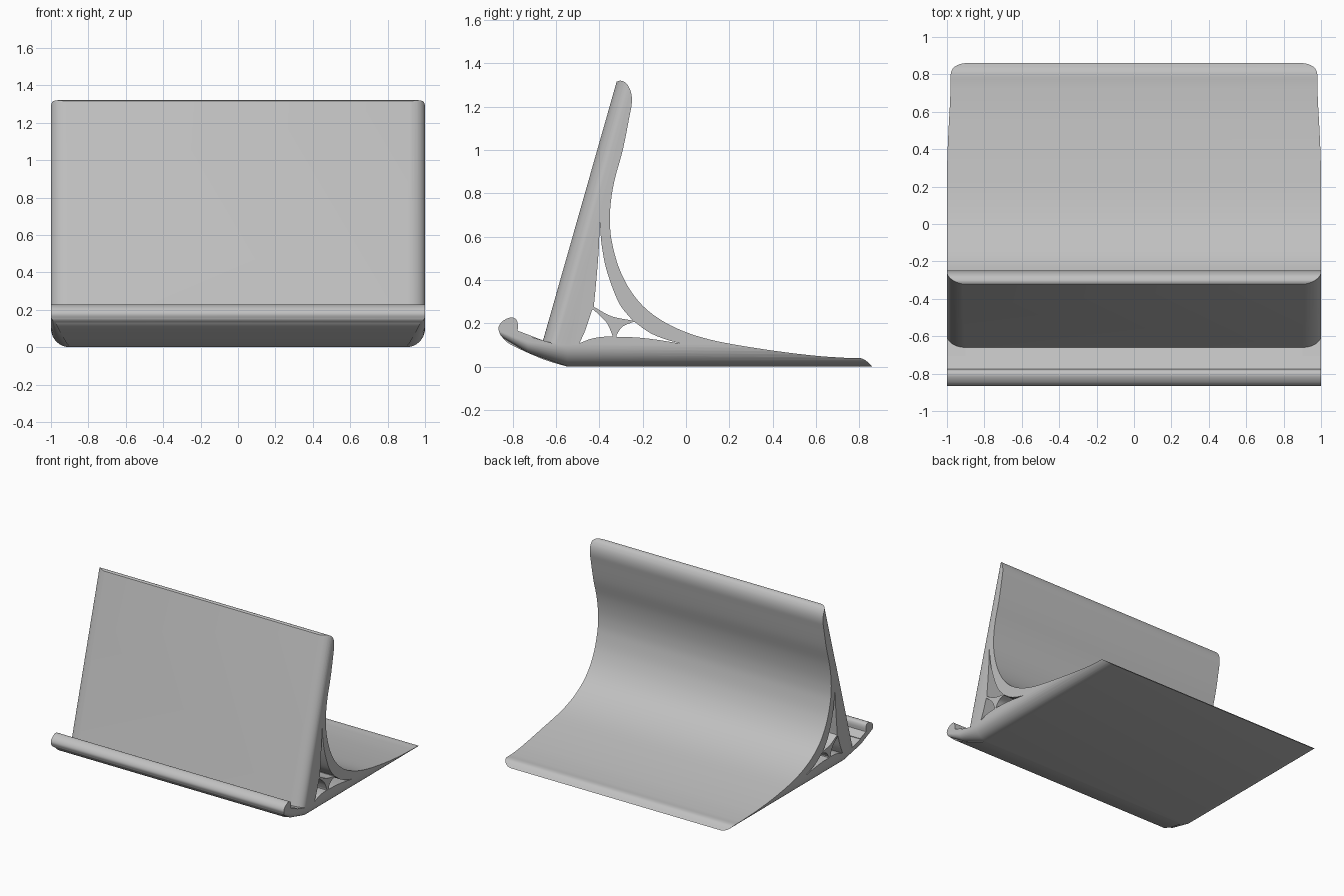
import bpy, bmesh, math
from mathutils import Vector

if "Cube" in bpy.data.objects:
    bpy.data.objects.remove(bpy.data.objects["Cube"])

grey = bpy.data.materials.new("light grey")
grey.use_nodes = True
colour = (0.53, 0.53, 0.53, 1)
grey.diffuse_color = colour
grey.node_tree.nodes["Principled BSDF"].inputs["Base Color"].default_value = colour


def smooth_path(points, steps=6):
    """Catmull-Rom curve through the points, ends included."""
    p = [Vector(q) for q in points]
    p = [2 * p[0] - p[1]] + p + [2 * p[-1] - p[-2]]
    out = []
    for a, b, c, d in zip(p, p[1:], p[2:], p[3:]):
        for i in range(steps):
            t = i / steps
            out.append(0.5 * (2 * b + (c - a) * t + (2 * a - 5 * b + 4 * c - d) * t * t
                              + (3 * b - a - 3 * c + d) * t ** 3))
    return out + [p[-2]]


def loft(name, rings, helper=False):
    """Closed solid through matching rings of 3D points."""
    bm = bmesh.new()
    rows = [[bm.verts.new(v) for v in ring] for ring in rings]
    for a, b in zip(rows, rows[1:]):
        for i in range(len(a)):
            j = (i + 1) % len(a)
            bm.faces.new((a[i], a[j], b[j], b[i]))
    bm.faces.new(rows[0])
    bm.faces.new(rows[-1])
    bmesh.ops.recalc_face_normals(bm, faces=bm.faces)
    mesh = bpy.data.meshes.new(name)
    bm.to_mesh(mesh)
    bm.free()
    mesh.materials.append(grey)
    ob = bpy.data.objects.new(name, mesh)
    bpy.context.collection.objects.link(ob)
    ob.hide_render = helper
    return ob


def prism(name, outline, half, helper=False):
    return loft(name, [[(x, p[0], p[1]) for p in outline] for x in (-half, half)], helper)


def edge_cutter(name, stations, inward, side):
    """Rounds one long edge; stations are (y, z, width, depth)."""
    rings = []
    for y, z, w, d in stations:
        arc = [(w * (1 - math.sin(a)), d * (1 - math.cos(a)))
               for a in (math.pi / 2 * i / 10 for i in range(11))]
        section = [(-0.05, -0.05), (w, -0.05)] + arc + [(-0.05, d)]
        rings.append([(side * (1 - t), y + inward[0] * k, z + inward[1] * k) for t, k in section])
    return loft(name, rings, True)


# Side profile: rear sweep, underside, lip, seat and backrest
rear = smooth_path([(-.32, 1.316), (-.3, 1.32), (-.275, 1.307), (-.255, 1.27), (-.25, 1.22),
                    (-.262, 1.15), (-.292, 1.0), (-.33, .86), (-.348, .75), (-.351, .655),
                    (-.34, .565), (-.307, .45), (-.25, .342), (-.17, .254), (-.05, .18),
                    (.11, .125), (.34, .083), (.57, .053), (.73, .041), (.8, .04),
                    (.83, .028), (.86, 0)])
under = smooth_path([(-.547, 0), (-.64, .027), (-.73, .064), (-.82, .108), (-.858, .148)], 4)
lip = smooth_path([(-.858, .148), (-.866, .178), (-.85, .207), (-.815, .226),
                   (-.788, .222), (-.777, .2), (-.777, .166)], 4)
stand = prism("tablet_stand", rear + under + lip[1:] + [(-.66, .121)], 1.0)

# Three openings that leave a concave star brace between the walls
left_wall = [(-.433, .262), (-.448, .218), (-.466, .165), (-.492, .108)]
opening_paths = {
    "upper_opening": [[(-.398, .67), (-.403, .54), (-.413, .41), (-.425, .283)],
                      [(-.425, .276), (-.345, .233), (-.25, .213)],
                      [(-.25, .217), (-.31, .295), (-.365, .44), (-.389, .56), (-.398, .67)]],
    "front_opening": [left_wall,
                      [(-.492, .108), (-.44, .128), (-.39, .137), (-.34, .139)],
                      [(-.34, .146), (-.368, .205), (-.429, .265)]],
    "rear_opening": [[(-.236, .205), (-.17, .158), (-.1, .128), (-.02, .105)],
                     [(-.02, .105), (-.12, .122), (-.22, .134), (-.322, .138)],
                     [(-.322, .145), (-.292, .185), (-.242, .207)]],
}
cutters = []
for name, sides in opening_paths.items():
    outline = []
    for side in sides:
        for p in smooth_path(side):
            if not outline or (p - outline[-1]).length > 1e-4:
                outline.append(p)
    if (outline[0] - outline[-1]).length < 1e-4:
        outline.pop()
    cutters.append(prism(name, outline, 1.2, True))

# Rounded lower edges and backrest front edges on both ends
base_path = [(.95, 0, .1, .1), (-.547, 0, .1, .1), (-.73, .064, .06, .05), (-.87, .148, .02, .02)]
rest_path = [(-.66, .121, .1, .067), (-.306, 1.37, .1, .067)]
for side, label in ((1, "left"), (-1, "right")):
    cutters.append(edge_cutter(label + "_base_rounding", base_path, (0, 1), side))
    cutters.append(edge_cutter(label + "_backrest_rounding", rest_path, (.962, -.273), side))

for cutter in cutters:
    mod = stand.modifiers.new(cutter.name, "BOOLEAN")
    mod.operation = "DIFFERENCE"
    mod.solver = "EXACT"
    mod.object = cutter

# Bake the cuts, drop the helpers and shade
bpy.context.view_layer.objects.active = stand
stand.select_set(True)
for mod in list(stand.modifiers):
    bpy.ops.object.modifier_apply(modifier=mod.name)
for cutter in cutters:
    bpy.data.objects.remove(cutter)
bpy.ops.object.shade_smooth_by_angle(angle=math.radians(30))
